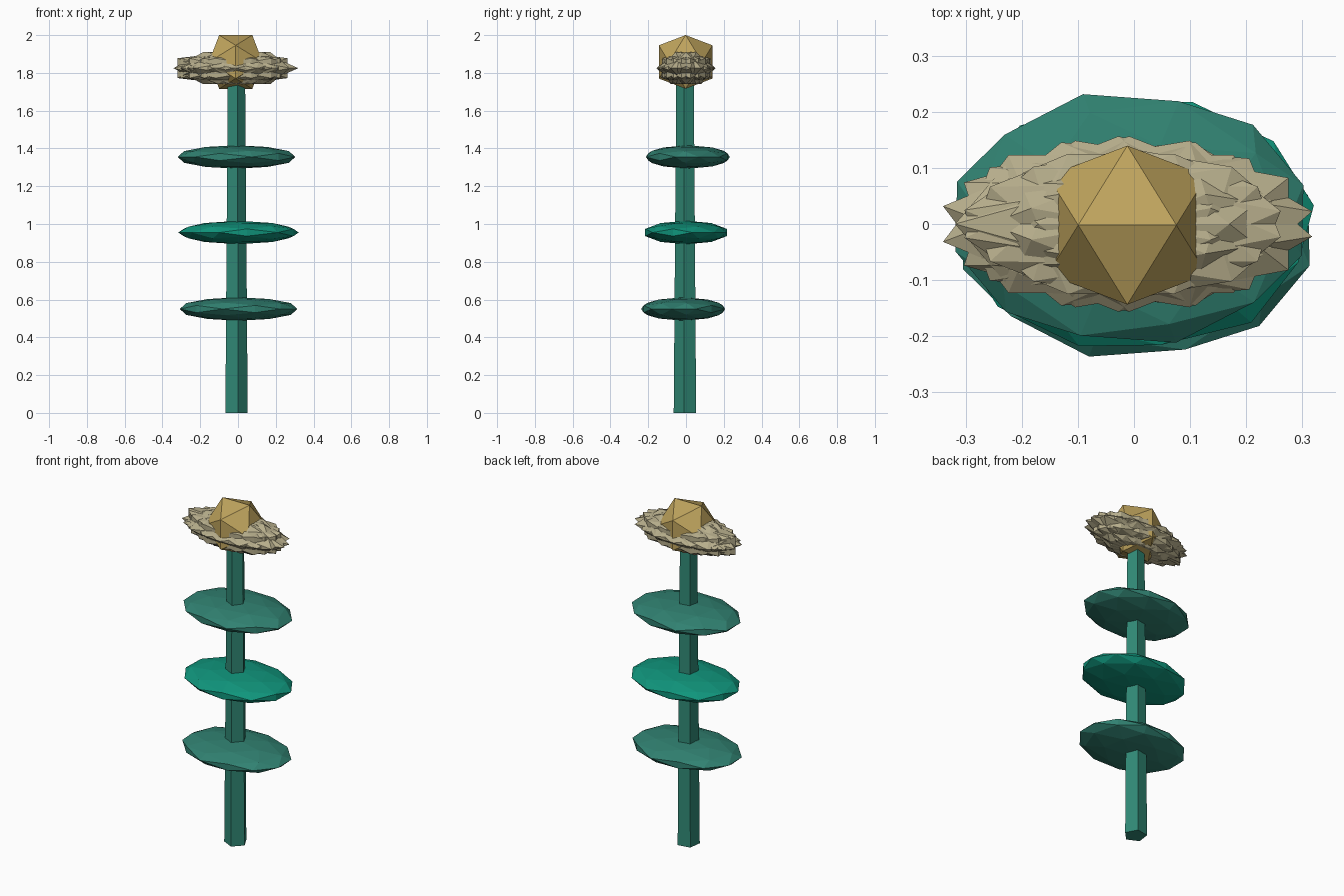
import bpy, bmesh, math
from mathutils import Matrix, Vector

if "Cube" in bpy.data.objects:
    bpy.data.objects.remove(bpy.data.objects["Cube"])

T = (1 + 5 ** 0.5) / 2
CX = -0.012  # plant axis


def paint(name, color):
    m = bpy.data.materials.new(name)
    m.diffuse_color = (*color, 1)
    m.use_nodes = True
    m.node_tree.nodes["Principled BSDF"].inputs["Base Color"].default_value = m.diffuse_color
    return m


def ico(bm, center, radii, turn=0, smooth=False):
    """Edge-up icosahedron: turned about z, then stretched and placed."""
    part = bmesh.new()
    for a in (-1, 1):
        for b in (-T, T):
            for co in ((a, 0, b), (0, b, a), (b, a, 0)):
                part.verts.new(co)
    bmesh.ops.convex_hull(part, input=part.verts)
    if smooth:
        bmesh.ops.subdivide_edges(part, edges=part.edges[:], cuts=1, use_grid_fill=True)
    for v in part.verts:
        v.co.normalize()
    part.transform(Matrix.Translation(center) @ Matrix.Diagonal((*radii, 1))
                   @ Matrix.Rotation(math.radians(turn), 4, 'Z'))
    bmesh.ops.recalc_face_normals(part, faces=part.faces)
    tmp = bpy.data.meshes.new("tmp")
    part.to_mesh(tmp)
    part.free()
    bm.from_mesh(tmp)
    bpy.data.meshes.remove(tmp)


def finish(name, bm, mat):
    me = bpy.data.meshes.new(name)
    bm.to_mesh(me)
    bm.free()
    me.materials.append(mat)
    ob = bpy.data.objects.new(name, me)
    bpy.context.collection.objects.link(ob)
    return ob


stem_mat = paint("stem_green", (0.03, 0.25, 0.18))
leaf_mat = paint("leaf_green", (0.03, 0.22, 0.165))
bright_mat = paint("bright_leaf_green", (0.005, 0.30, 0.20))
petal_mat = paint("petal_cream", (0.47, 0.42, 0.26))
core_mat = paint("core_gold", (0.52, 0.37, 0.11))

# Stem: tapering five-sided post
bm = bmesh.new()
bmesh.ops.create_cone(bm, cap_ends=True, segments=5, radius1=0.063, radius2=0.049, depth=1.8,
                      matrix=Matrix.Translation((CX + 0.001, -0.003, 0.9))
                      @ Matrix.Rotation(math.radians(190), 4, 'Z'))
finish("stem", bm, stem_mat)

# Three flattened leaf tiers
for name, x, y, z, turn, mat in (
        ("lower_leaf", 0.003, -0.015, 0.55, -15, leaf_mat),
        ("middle_leaf", 0.003, 0, 0.955, 40, bright_mat),
        ("upper_leaf", -0.008, 0.01, 1.355, 15, leaf_mat)):
    bm = bmesh.new()
    ico(bm, (x, y, z), (0.322, 0.23, 0.062), turn, True)
    finish(name, bm, mat)

# Petals: overlapping turned icosahedra, stretched sideways
bm = bmesh.new()
N = 9
for i in range(N):
    a = 2 * math.pi * i / N
    ico(bm, (CX + 0.012 * math.cos(a), 0, 1.825), (0.325, 0.157, 0.1), math.degrees(a))
for turn in (78, 90, 102):
    ico(bm, (CX - 0.04, 0, 1.825), (0.315, 0.14, 0.1), turn) if turn == 90 else \
        ico(bm, (CX - 0.025, 0, 1.825), (0.32, 0.14, 0.1), turn)
finish("petals", bm, petal_mat)

# Flower core
bm = bmesh.new()
ico(bm, (CX, -0.002, 1.858), (0.167,) * 3)
finish("flower_core", bm, core_mat)
